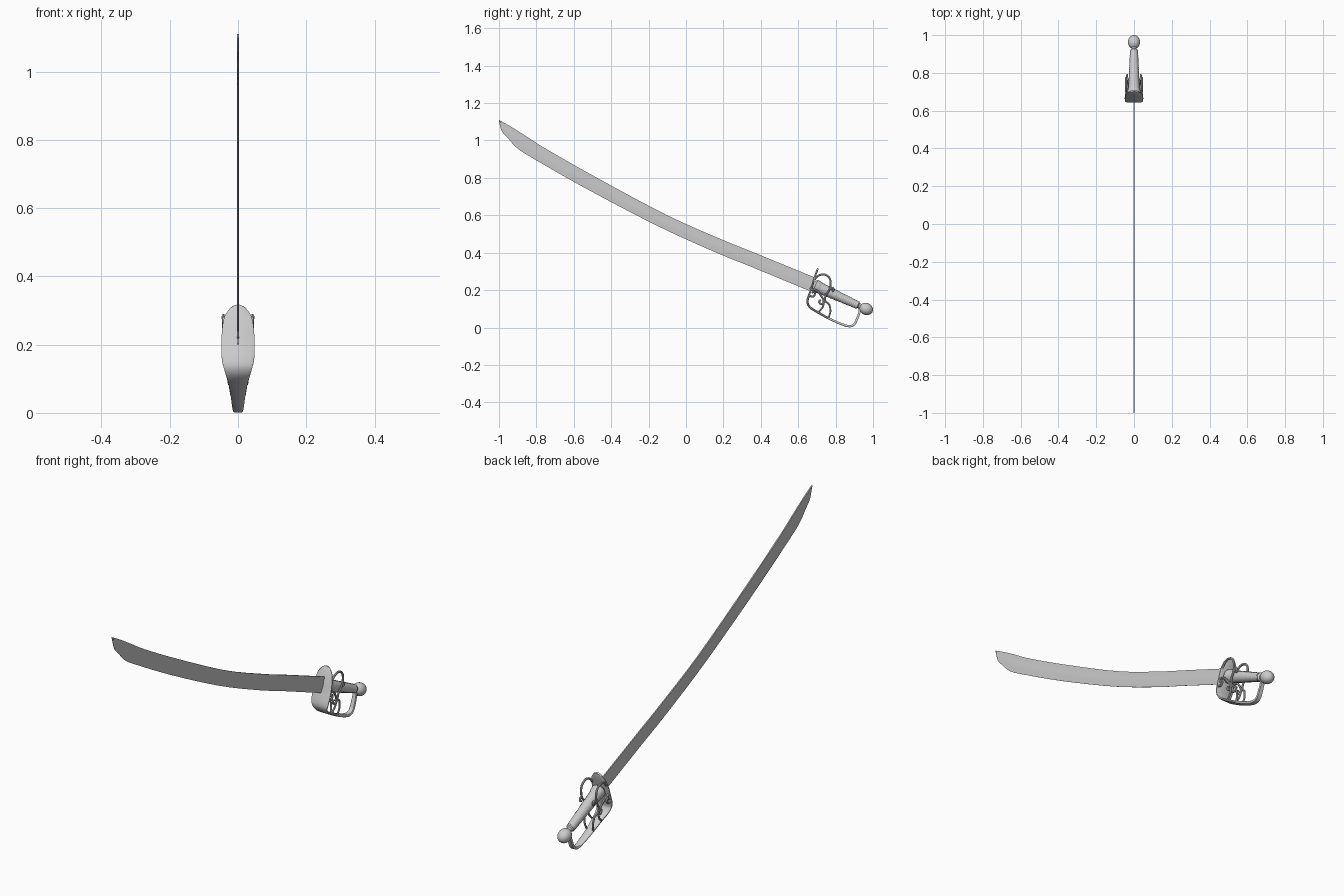
import bpy, bmesh, math
from mathutils import Vector

if "Cube" in bpy.data.objects:
    bpy.data.objects.remove(bpy.data.objects["Cube"])


def catmull(pts, n):
    """Smooth interpolation through control tuples of any dimension."""
    out = []
    for i in range(len(pts) - 1):
        p0, p1 = pts[max(i - 1, 0)], pts[i]
        p2, p3 = pts[i + 1], pts[min(i + 2, len(pts) - 1)]
        for k in range(n):
            t = k / n
            out.append(tuple(0.5 * (2 * b + (c - a) * t + (2 * a - 5 * b + 4 * c - d) * t * t
                                    + (3 * b - a - 3 * c + d) * t ** 3)
                             for a, b, c, d in zip(p0, p1, p2, p3)))
    return out + [tuple(pts[-1])]


def loft(name, rings, angle=40):
    """Skin closed rings of equal length and cap both ends."""
    bm = bmesh.new()
    vs = [[bm.verts.new(p) for p in r] for r in rings]
    n = len(rings[0])
    for a, b in zip(vs, vs[1:]):
        for i in range(n):
            j = (i + 1) % n
            bm.faces.new((a[i], a[j], b[j], b[i]))
    bm.faces.new(vs[0][::-1])
    bm.faces.new(vs[-1])
    bmesh.ops.recalc_face_normals(bm, faces=bm.faces)
    me = bpy.data.meshes.new(name)
    bm.to_mesh(me)
    bm.free()
    ob = bpy.data.objects.new(name, me)
    bpy.context.collection.objects.link(ob)
    bpy.ops.object.select_all(action='DESELECT')
    ob.select_set(True)
    bpy.context.view_layer.objects.active = ob
    bpy.ops.object.shade_smooth_by_angle(angle=math.radians(angle))
    return ob


# Hilt axis: grip, collar and pommel are turned around it
ORIGIN = Vector((0, 0.68, 0.228))
AXIS = Vector((0, 0.91, -0.414)).normalized()
SIDE = Vector((1, 0, 0))
UP = SIDE.cross(AXIS)


def turned(name, profile, seg=24):
    rings = [[ORIGIN + AXIS * t + (SIDE * math.cos(a) + UP * math.sin(a)) * r
              for a in (2 * math.pi * k / seg for k in range(seg))] for t, r in profile]
    return loft(name, rings)


def rod(name, pts, r0, r1, seg=8):
    """Tapered round rod through x, y, z points."""
    path = [Vector(p) for p in catmull(pts, 6)]
    rings = []
    for i, p in enumerate(path):
        tan = (path[min(i + 1, len(path) - 1)] - path[max(i - 1, 0)]).normalized()
        u = tan.cross(SIDE).normalized()
        v = tan.cross(u)
        r = r0 + (r1 - r0) * i / (len(path) - 1)
        rings.append([p + (u * math.cos(a) + v * math.sin(a)) * r
                      for a in (2 * math.pi * k / seg for k in range(seg))])
    return loft(name, rings)


# Curved blade: spine y, z then edge y, z
stations = [(.69, .267, .657, .197), (.39, .39, .36, .32), (.2, .467, .17, .397),
            (-.1, .60, -.14, .537), (-.475, .80, -.52, .735), (-.743, .952, -.807, .898),
            (-.85, 1.02, -.90, .957), (-.93, 1.07, -.95, 1.01),
            (-.975, 1.096, -.984, 1.048), (-1, 1.11, -.999, 1.10)]
section = [(0, .0028), (.12, .0032), (.28, .0021), (.42, .0031), (.7, .0022), (1, .0005)]
outline = section + [(u, -x) for u, x in reversed(section)]
loft("blade", [[(x, sy + (ey - sy) * u, sz + (ez - sz) * u) for u, x in outline]
               for sy, sz, ey, ez in catmull(stations, 4)], 20)

# Guard plate flowing into the knuckle bow: y, z, half width, half thickness
strap = [(.705, .316, .004, .004), (.703, .311, .017, .005), (.699, .300, .028, .005),
         (.692, .280, .040, .005), (.682, .250, .046, .005), (.667, .200, .049, .005),
         (.652, .155, .047, .006), (.650, .130, .041, .006), (.665, .107, .034, .006),
         (.700, .084, .027, .006), (.765, .048, .021, .006), (.830, .019, .017, .006),
         (.872, .007, .014, .006), (.900, .018, .013, .006), (.918, .055, .012, .006),
         (.929, .090, .011, .006), (.926, .122, .009, .005)]
path = catmull(strap, 4)
rings = []
for i, (y, z, w, h) in enumerate(path):
    a, b = path[max(i - 1, 0)], path[min(i + 1, len(path) - 1)]
    d = Vector((0, b[0] - a[0], b[1] - a[1])).normalized()
    nrm = d.cross(SIDE)
    rings.append([Vector((0, y, z)) + SIDE * w * s + nrm * h * t for s, t in
                  ((-1, -.4), (-.8, -1), (.8, -1), (1, -.4), (1, .4), (.8, 1), (-.8, 1), (-1, .4))])
loft("guard_and_knuckle_bow", rings, 50)

# Collar, ribbed grip, neck and pommel
turned("grip_collar", [(0, .022), (.012, .034), (.03, .034), (.04, .030)])
ribs = 22
grip = []
for k in range(ribs * 4 + 1):
    f = k / (ribs * 4)
    grip.append((.03 + .225 * f, .0305 - .0095 * f + .0008 * math.cos(math.pi * k / 2)))
turned("grip", grip)
turned("pommel_neck", [(.252, .021), (.262, .021), (.268, .014), (.285, .014)])
turned("pommel", [(.311 - .0375 * math.cos(a), max(.032 * math.sin(a), .0005))
                  for a in (math.pi * k / 16 for k in range(17))])

# Side rings and scrolled bars, mirrored on both sides
scrolls = {
    "finger_ring": [(.038, .687, .255), (.042, .705, .276), (.042, .735, .284),
                    (.042, .762, .271), (.042, .773, .245), (.040, .768, .205),
                    (.036, .747, .172), (.032, .745, .142), (.027, .766, .122),
                    (.023, .772, .085), (.018, .762, .052)],
    "cross_bar": [(.040, .672, .205), (.040, .700, .196), (.036, .722, .170),
                  (.032, .735, .145), (.028, .732, .112), (.025, .708, .083)],
    "upper_curl": [(.042, .660, .170), (.042, .680, .166), (.042, .690, .182),
                   (.042, .680, .192), (.042, .674, .183)],
    "lower_curl": [(.032, .745, .142), (.030, .728, .126), (.029, .713, .132),
                   (.029, .714, .145), (.029, .723, .143)],
    "rear_curl": [(.040, .768, .205), (.037, .785, .212), (.036, .789, .198),
                  (.036, .779, .193)],
}
for side, label in ((1, "right"), (-1, "left")):
    for name, pts in scrolls.items():
        rod(f"{name}_{label}", [(x * side, y, z) for x, y, z in pts], .0058, .0046)
